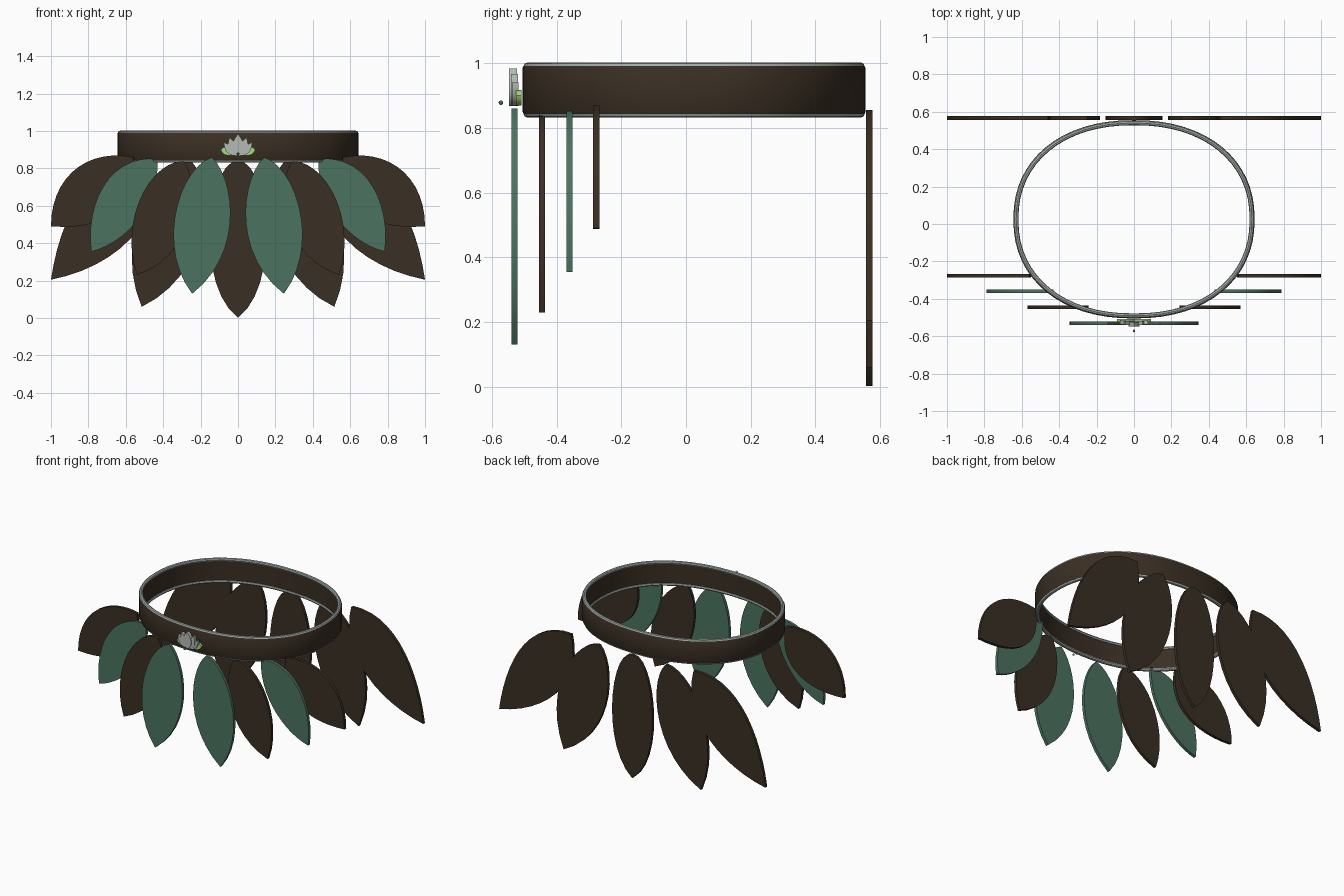
import bpy, bmesh
from math import sin, cos, pi, copysign
from mathutils import Vector
from mathutils.geometry import interpolate_bezier

if "Cube" in bpy.data.objects:
    bpy.data.objects.remove(bpy.data.objects["Cube"])


def material(name, rgb):
    m = bpy.data.materials.new(name)
    m.diffuse_color = (*rgb, 1)
    m.use_nodes = True
    m.node_tree.nodes["Principled BSDF"].inputs["Base Color"].default_value = m.diffuse_color
    return m


BROWN = material("brown", (0.042, 0.028, 0.017))
GREEN = material("green", (0.07, 0.17, 0.115))
TRIM = material("pale_trim", (0.36, 0.42, 0.39))
PETAL = material("petal", (0.45, 0.5, 0.47))
LIME = material("lime", (0.35, 0.7, 0.18))


def finish(bm, name, mat):
    bmesh.ops.recalc_face_normals(bm, faces=bm.faces)
    me = bpy.data.meshes.new(name)
    bm.to_mesh(me)
    bm.free()
    ob = bpy.data.objects.new(name, me)
    bpy.context.collection.objects.link(ob)
    me.materials.append(mat)
    bpy.context.view_layer.objects.active = ob
    ob.select_set(True)
    bpy.ops.object.shade_smooth_by_angle(angle=0.6)
    ob.select_set(False)
    return ob


def leaf(name, mat, y, base, a1, a2, tip, b1, b2, thick=0.02, side=1, n=14):
    """Flat leaf plate: two Bezier edges running from base to tip."""
    v = lambda p: Vector((p[0] * side, y - thick / 2, p[1]))
    edge_a = interpolate_bezier(v(base), v(a1), v(a2), v(tip), n)
    edge_b = interpolate_bezier(v(base), v(b1), v(b2), v(tip), n)
    bm = bmesh.new()
    face = bm.faces.new([bm.verts.new(p) for p in edge_a + edge_b[-2:0:-1]])
    out = bmesh.ops.extrude_face_region(bm, geom=[face], use_keep_orig=True)
    moved = [g for g in out["geom"] if isinstance(g, bmesh.types.BMVert)]
    bmesh.ops.translate(bm, verts=moved, vec=(0, thick, 0))
    return finish(bm, name, mat)


def pair(name, *args, **kw):
    leaf(name + "_right", *args, side=1, **kw)
    leaf(name + "_left", *args, side=-1, **kw)


def oval_ring(name, mat, profile, n=64):
    """Sweep a closed (offset, z) profile round the waist oval."""
    bm = bmesh.new()
    rings = []
    for i in range(n):
        t = 2 * pi * i / n
        c, s = (copysign(abs(f) ** (2 / 2.2), f) for f in (cos(t), sin(t)))
        rings.append([bm.verts.new(((0.645 + o) * c, 0.025 + (0.53 + o) * s, z))
                      for o, z in profile])
    k = len(profile)
    for i in range(n):
        a, b = rings[i], rings[(i + 1) % n]
        for j in range(k):
            bm.faces.new((a[j], b[j], b[(j + 1) % k], a[(j + 1) % k]))
    return finish(bm, name, mat)


# Waist band with pale piping on both rims
oval_ring("waist_band", BROWN, [(-0.004, 0.842), (0, 0.85), (0, 0.985), (-0.004, 0.993),
                                (-0.02, 0.993), (-0.02, 0.842)])
for label, z in (("top", 0.991), ("bottom", 0.843)):
    oval_ring(label + "_piping", TRIM,
              [(-0.015 + 0.012 * cos(i * pi / 4), z + 0.011 * sin(i * pi / 4)) for i in range(8)])

# Front leaves, layered from the centre outwards
pair("front_leaf_inner", GREEN, -0.53, (.14, .86), (.32, .80), (.44, .38),
     (.245, .13), (.02, .75), (-.04, .35))
pair("front_leaf_second", BROWN, -0.445, (.29, .84), (.47, .84), (.64, .52),
     (.54, .23), (.20, .72), (.22, .34))
pair("front_leaf_third", GREEN, -0.36, (.43, .85), (.66, .88), (.82, .65),
     (.785, .355), (.42, .60), (.60, .40))
pair("front_leaf_outer", BROWN, -0.277, (.56, .86), (.80, .91), (1.0, .76),
     (1.0, .49), (.50, .58), (.72, .47))

# Back leaves, all in one plane
leaf("back_leaf_centre", BROWN, 0.567, (0, .84), (.16, .85), (.24, .18),
     (0, .002), (-.16, .85), (-.24, .18))
pair("back_leaf_middle", BROWN, 0.567, (.25, .84), (.42, .84), (.68, .45),
     (.515, .06), (.13, .72), (.14, .24))
pair("back_leaf_outer", BROWN, 0.567, (.46, .855), (.78, .88), (.95, .55),
     (1.0, .205), (.38, .55), (.62, .28))

# Water-lily ornament on the front of the band
leaf("lily_petal_centre", PETAL, -0.535, (0, .868), (.04, .89), (.04, .94),
     (0, .983), (-.04, .89), (-.04, .94), thick=0.024)
pair("lily_petal_side", PETAL, -0.53, (0, .868), (.00, .93), (.03, .95),
     (.045, .967), (.06, .88), (.06, .92), thick=0.022)
pair("lily_petal_outer", PETAL, -0.527, (0, .868), (.02, .91), (.05, .93),
     (.075, .94), (.05, .865), (.075, .89), thick=0.02)
pair("lily_leaf", LIME, -0.517, (0, .875), (.03, .92), (.07, .93),
     (.092, .90), (.05, .865), (.08, .865), thick=0.016)

# Small bead in front of the lily
bm = bmesh.new()
bmesh.ops.create_uvsphere(bm, u_segments=12, v_segments=8, radius=0.007)
bmesh.ops.translate(bm, verts=bm.verts, vec=(0, -0.572, 0.878))
finish(bm, "lily_bead", GREEN)
